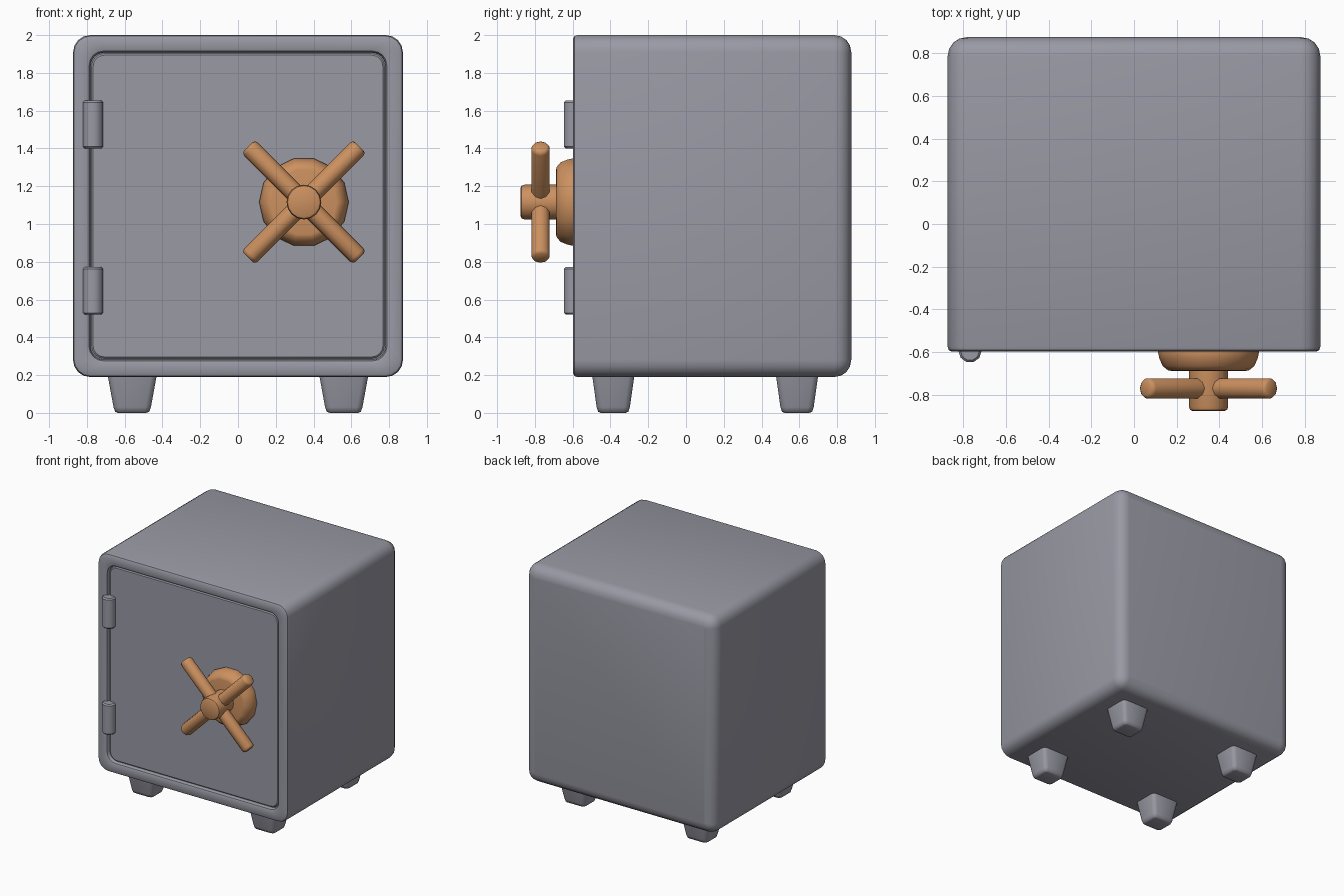
import bpy, bmesh, math
from mathutils import Matrix, Vector

if "Cube" in bpy.data.objects:
    bpy.data.objects.remove(bpy.data.objects["Cube"])


def material(name, rgb):
    m = bpy.data.materials.new(name)
    m.diffuse_color = (*rgb, 1)
    m.use_nodes = True
    m.node_tree.nodes["Principled BSDF"].inputs["Base Color"].default_value = m.diffuse_color
    return m


GREY = material("steel grey", (0.32, 0.32, 0.375))
BRONZE = material("bronze", (0.60, 0.28, 0.115))


def loft(name, rings, mat, matrix=Matrix(), angle=40):
    """Skin a list of equal-length rings, cap both ends, smooth by angle."""
    bm = bmesh.new()
    loops = [[bm.verts.new(matrix @ Vector(p)) for p in r] for r in rings]
    n = len(loops[0])
    for a, b in zip(loops, loops[1:]):
        for i in range(n):
            bm.faces.new((a[i], a[(i + 1) % n], b[(i + 1) % n], b[i]))
    bm.faces.new(loops[0])
    bm.faces.new(loops[-1])
    bmesh.ops.recalc_face_normals(bm, faces=bm.faces)
    me = bpy.data.meshes.new(name)
    bm.to_mesh(me)
    bm.free()
    me.materials.append(mat)
    ob = bpy.data.objects.new(name, me)
    bpy.context.collection.objects.link(ob)
    bpy.ops.object.select_all(action='DESELECT')
    ob.select_set(True)
    bpy.context.view_layer.objects.active = ob
    bpy.ops.object.shade_smooth_by_angle(angle=math.radians(angle))
    return ob


def rounded_rect(hx, hy, r, h, segs):
    """Rounded rectangle in local xy at height h."""
    pts = []
    for k, (sx, sy) in enumerate(((1, 1), (-1, 1), (-1, -1), (1, -1))):
        for i in range(segs + 1):
            a = math.pi / 2 * (k + i / segs)
            pts.append((sx * (hx - r) + r * math.cos(a),
                        sy * (hy - r) + r * math.sin(a), h))
    return pts


def lathe(name, profile, sides, mat, matrix, angle=40):
    """Turn (radius, height) pairs about local z."""
    rings = [[(r * math.cos(2 * math.pi * i / sides),
               r * math.sin(2 * math.pi * i / sides), h) for i in range(sides)]
             for r, h in profile]
    return loft(name, rings, mat, matrix, angle)


# local z -> world -y, local y -> world z
FRONT = Matrix.Rotation(math.pi / 2, 4, 'X')

# Cabinet: back rounding, sides, front rim, recessed door (inset, radius, -y)
HX, HZ, CZ = 0.873, 0.905, 1.095
section = [(0.09, 0.01, -0.875), (0.055, 0.04, -0.868), (0.026, 0.065, -0.849),
           (0.007, 0.083, -0.82), (0.0, 0.09, -0.785),
           (0.0, 0.09, 0.575), (0.005, 0.088, 0.59), (0.018, 0.08, 0.597),
           (0.075, 0.08, 0.597), (0.085, 0.075, 0.592), (0.09, 0.072, 0.58),
           (0.092, 0.07, 0.565)]
loft("cabinet", [rounded_rect(HX - i, HZ - i, r, h, 4) for i, r, h in section],
     GREY, Matrix.Translation((0, 0, CZ)) @ FRONT)

# Door panel, leaving a thin groove inside the rim
door = [(0.098, 0.066, 0.55), (0.098, 0.066, 0.572), (0.106, 0.06, 0.58)]
loft("door", [rounded_rect(HX - i, HZ - i, r, h, 4) for i, r, h in door],
     GREY, Matrix.Translation((0, 0, CZ)) @ FRONT)

# Tapered feet
for sx, side in ((-1, "left"), (1, "right")):
    for y, end in ((-0.385, "front"), (0.588, "back")):
        foot = [(0.075, 0.065, 0.02, 0.0), (0.09, 0.08, 0.025, 0.006),
                (0.099, 0.088, 0.03, 0.03), (0.13, 0.112, 0.03, 0.2)]
        loft(f"{end}_{side}_foot",
             [rounded_rect(hx, hy, r, h, 2) for hx, hy, r, h in foot],
             GREY, Matrix.Translation((sx * 0.56, y, 0)), 50)

# Hinges
for z, place in ((0.52, "lower"), (1.40, "upper")):
    lathe(f"{place}_hinge",
          [(0.044, 0), (0.054, 0.01), (0.054, 0.243), (0.044, 0.253)], 10, GREY,
          Matrix.Translation((-0.768, -0.595, z)))

# Wheel handle: base plate, hub and four spokes
CENTRE = Matrix.Translation((0.349, 0, 1.116))
lathe("handle_base", [(0.225, 0.55), (0.237, 0.60), (0.23, 0.63), (0.215, 0.665),
                      (0.19, 0.685), (0.175, 0.688)], 14, BRONZE, CENTRE @ FRONT)
lathe("handle_hub", [(0.092, 0.66), (0.092, 0.855), (0.087, 0.87), (0.075, 0.876)],
      16, BRONZE, CENTRE @ FRONT)
for k in range(4):
    spin = Matrix.Rotation(math.radians(45 + 90 * k), 4, 'Y')
    lathe(f"handle_spoke_{k + 1}",
          [(0.05, 0.03), (0.05, 0.395), (0.045, 0.409), (0.034, 0.416)], 10, BRONZE,
          CENTRE @ Matrix.Translation((0, -0.77, 0)) @ spin)
